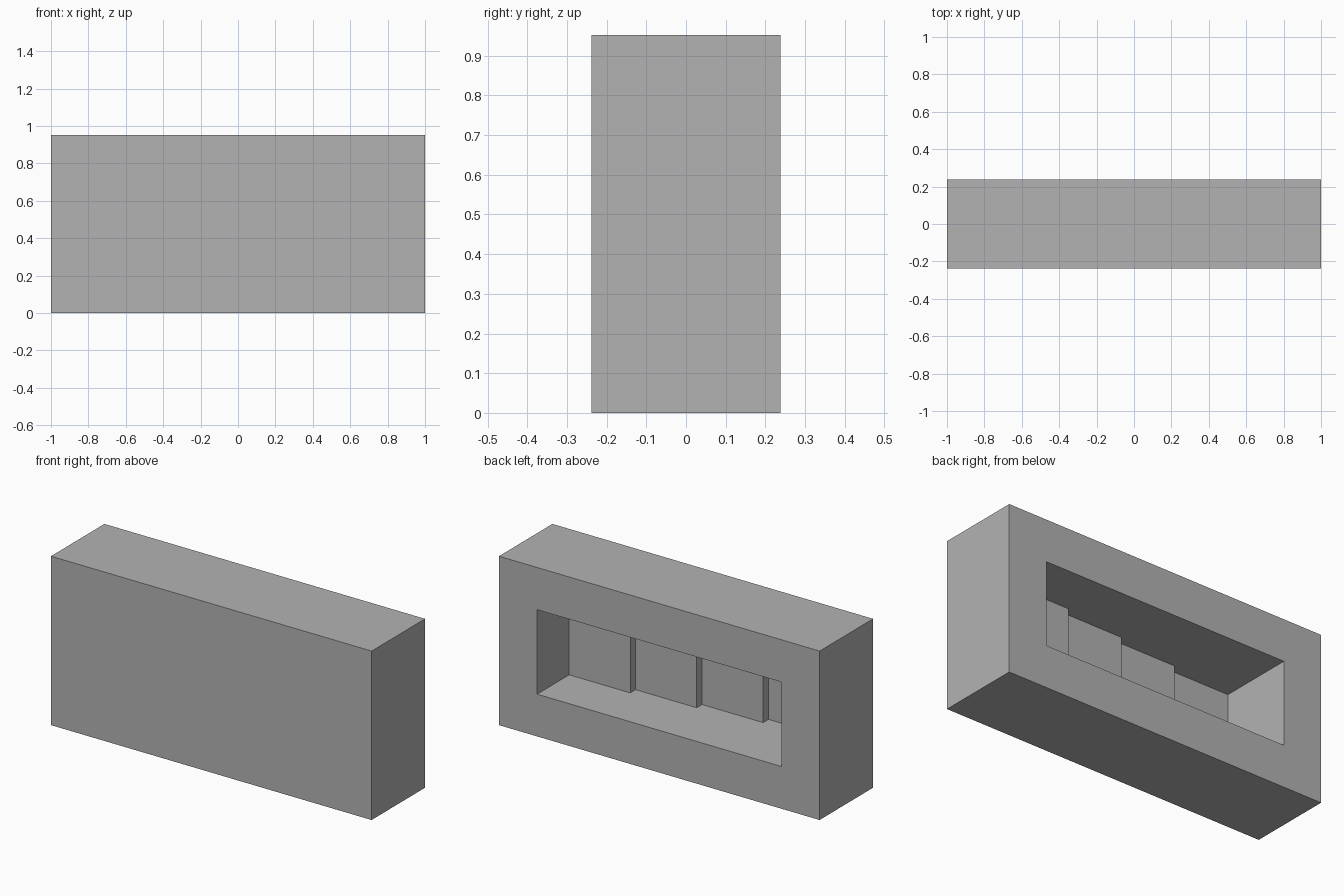
import bpy
import bmesh

cube = bpy.data.objects.get("Cube")
if cube:
    bpy.data.objects.remove(cube, do_unlink=True)

U = 2 / 8.4                      # module: the block is 8.4 x 2 x 4 modules
STEPS = 4
STEP_WIDTH = 1.6 * U
BACK = U                         # y of the open side

grey = bpy.data.materials.new("plain grey")
grey.use_nodes = True
colour = (0.45, 0.45, 0.45, 1)
grey.diffuse_color = colour
grey.node_tree.nodes["Principled BSDF"].inputs["Base Color"].default_value = colour


def prism(name, outline, z0, z1):
    """Extrude a plan outline (x, y) from z0 to z1."""
    bm = bmesh.new()
    face = bm.faces.new([bm.verts.new((x, y, z0)) for x, y in outline])
    top = bmesh.ops.extrude_face_region(bm, geom=[face])["geom"]
    moved = [v for v in top if isinstance(v, bmesh.types.BMVert)]
    bmesh.ops.translate(bm, verts=moved, vec=(0, 0, z1 - z0))
    bmesh.ops.recalc_face_normals(bm, faces=bm.faces)
    mesh = bpy.data.meshes.new(name)
    bm.to_mesh(mesh)
    bm.free()
    mesh.materials.append(grey)
    obj = bpy.data.objects.new(name, mesh)
    bpy.context.collection.objects.link(obj)
    return obj


# Solid outer block
block = prism("block", [(-1, -U), (1, -U), (1, U), (-1, U)], 0, 4 * U)

# Stepped recess: one module of border, deeper at each step towards -x
half = STEPS * STEP_WIDTH / 2
outline = [(-half, BACK + 0.1), (half, BACK + 0.1)]
for i in range(STEPS):
    y = BACK - (1.2 + 0.2 * i) * U
    x = half - i * STEP_WIDTH
    outline += [(x, y), (x - STEP_WIDTH, y)]
cutter = prism("recess_cutter", outline, U, 3 * U)
cutter.hide_render = True

cut = block.modifiers.new("recess", "BOOLEAN")
cut.operation = "DIFFERENCE"
cut.solver = "EXACT"
cut.object = cutter

# Bake the cut and drop the cutter
bpy.context.view_layer.objects.active = block
bpy.ops.object.modifier_apply(modifier=cut.name)
bpy.data.objects.remove(cutter, do_unlink=True)
